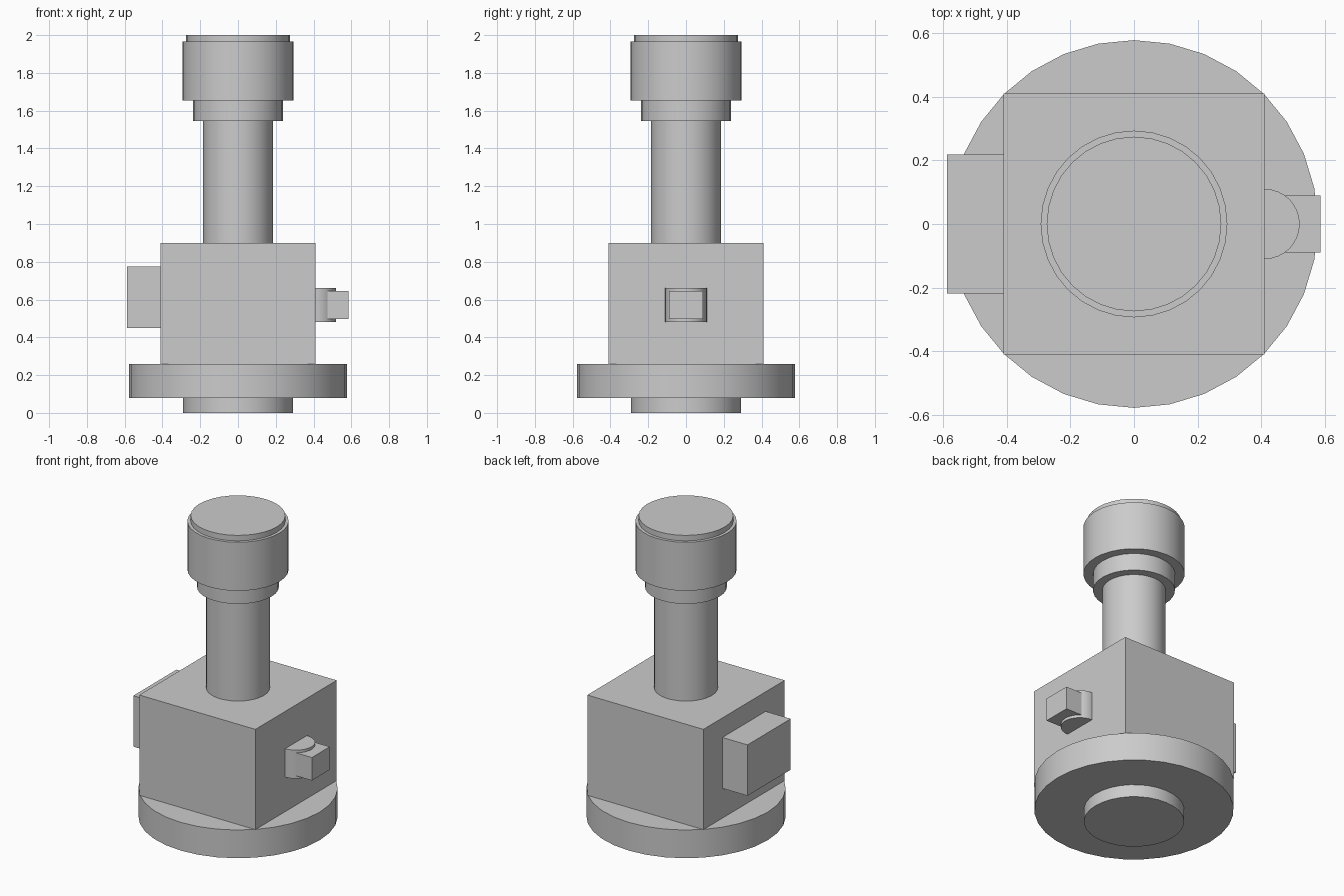
import bpy
import math

cube = bpy.data.objects.get("Cube")
if cube:
    bpy.data.objects.remove(cube, do_unlink=True)

# Single plain grey finish
grey = bpy.data.materials.new("plain_grey")
grey.use_nodes = True
colour = (0.6, 0.6, 0.6, 1)
grey.diffuse_color = colour
grey.node_tree.nodes["Principled BSDF"].inputs["Base Color"].default_value = colour


def finish(name):
    obj = bpy.context.object
    obj.name = name
    obj.data.name = name
    obj.data.materials.append(grey)
    return obj


def disc(name, radius, bottom, top, x=0):
    """Upright smooth-sided cylinder between two heights."""
    bpy.ops.mesh.primitive_cylinder_add(
        vertices=32, radius=radius, depth=top - bottom,
        location=(x, 0, (bottom + top) / 2))
    bpy.ops.object.shade_smooth_by_angle(angle=math.radians(30))
    return finish(name)


def block(name, x0, x1, half_width, bottom, top):
    """Flat-faced box centred on y."""
    bpy.ops.mesh.primitive_cube_add(
        size=1, location=((x0 + x1) / 2, 0, (bottom + top) / 2))
    bpy.context.object.scale = (x1 - x0, 2 * half_width, top - bottom)
    bpy.ops.object.transform_apply(location=False, rotation=False, scale=True)
    return finish(name)


# Base
disc("foot", 0.29, 0, 0.08)
disc("flange", 0.577, 0.08, 0.26)

# Housing with a plate on its right side
block("housing", -0.41, 0.41, 0.41, 0.26, 0.90)
block("right_side_box", -0.587, -0.41, 0.218, 0.45, 0.775)

# Rounded boss and square plug on its left side
disc("left_boss", 0.11, 0.48, 0.662, x=0.41)
block("left_plug", 0.41, 0.585, 0.09, 0.498, 0.645)

# Column and stepped head
disc("column", 0.184, 0.90, 1.545)
disc("collar", 0.237, 1.545, 1.655)
disc("head", 0.293, 1.655, 1.965)
disc("cap", 0.274, 1.965, 2.0)
